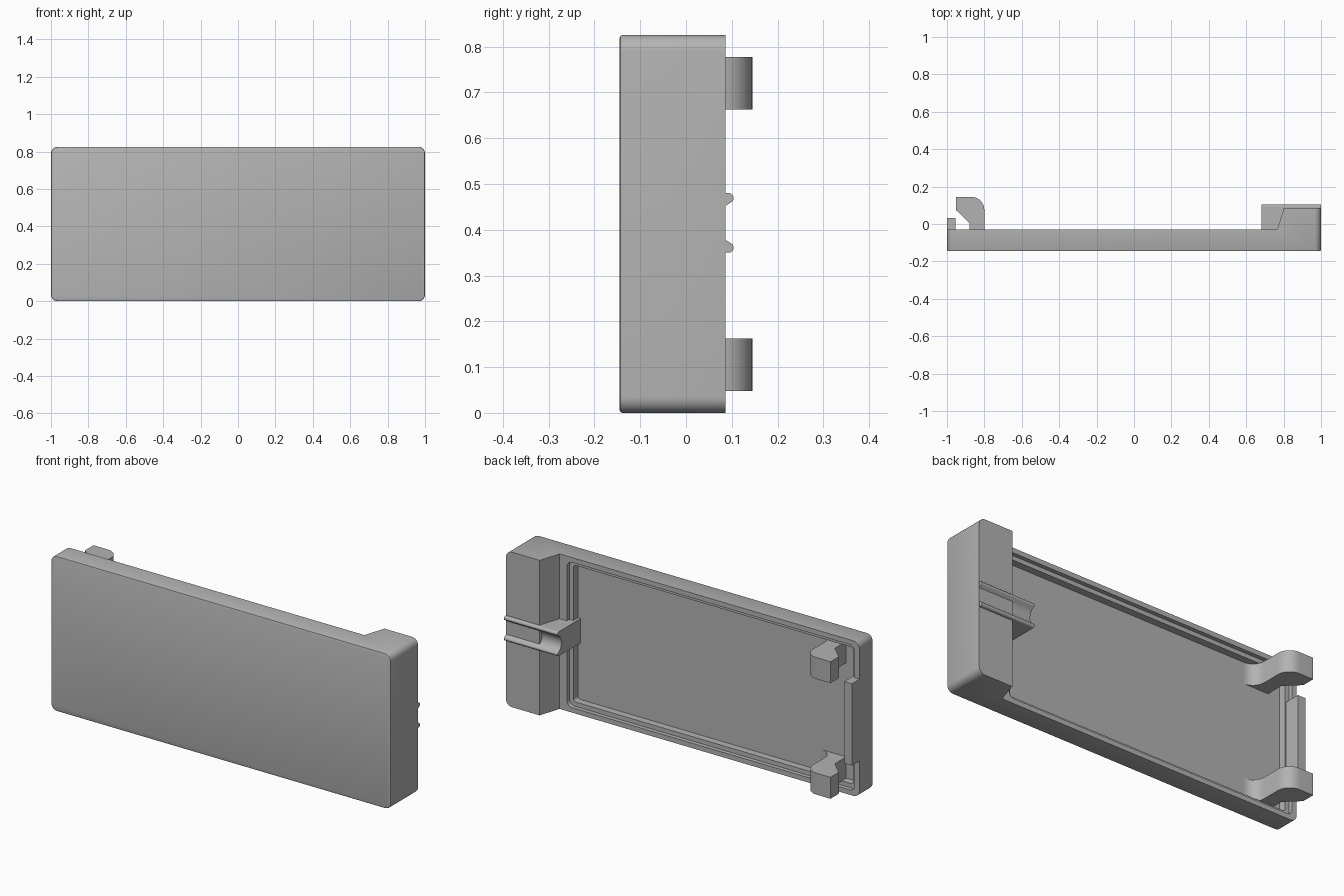
import bpy, bmesh, math
from mathutils import Vector

if "Cube" in bpy.data.objects:
    bpy.data.objects.remove(bpy.data.objects["Cube"])

grey = bpy.data.materials.new("light_grey_plastic")
grey.use_nodes = True
colour = (0.45, 0.45, 0.45, 1)
grey.diffuse_color = colour
grey.node_tree.nodes["Principled BSDF"].inputs["Base Color"].default_value = colour

HEIGHT = 0.825
FRONT, RIM, LEDGE, FLOOR = -0.145, -0.03, -0.052, -0.09


def arc(cx, cy, radius, start, end, steps=8):
    angles = [math.radians(start + (end - start) * i / steps) for i in range(steps + 1)]
    return [(cx + radius * math.cos(a), cy + radius * math.sin(a)) for a in angles]


def prism(name, points, low, high, place):
    """Extrude a 2D profile from low to high; place maps (u, v, w) to a position."""
    bm = bmesh.new()
    face = bm.faces.new([bm.verts.new(place(u, v, low)) for u, v in points])
    shift = Vector(place(0, 0, high)) - Vector(place(0, 0, low))
    grown = bmesh.ops.extrude_face_region(bm, geom=[face], use_keep_orig=True)
    top = [g for g in grown["geom"] if isinstance(g, bmesh.types.BMVert)]
    bmesh.ops.translate(bm, verts=top, vec=shift)
    bmesh.ops.recalc_face_normals(bm, faces=bm.faces)
    mesh = bpy.data.meshes.new(name)
    bm.to_mesh(mesh)
    bm.free()
    mesh.materials.append(grey)
    obj = bpy.data.objects.new(name, mesh)
    bpy.context.collection.objects.link(obj)
    return obj


def along_z(u, v, w):
    return (u, v, w)


def along_x(u, v, w):
    return (w, u, v)


def along_y(u, v, w):
    return (u, w, v)


def smooth(obj):
    bpy.ops.object.select_all(action="DESELECT")
    obj.select_set(True)
    bpy.context.view_layer.objects.active = obj
    bpy.ops.object.shade_smooth_by_angle(angle=math.radians(30))


def bevel_edges(obj, test, offset, segments):
    bm = bmesh.new()
    bm.from_mesh(obj.data)
    edges = [e for e in bm.edges if test(e.verts[0].co, e.verts[1].co)]
    bmesh.ops.bevel(bm, geom=edges, offset=offset, segments=segments,
                    profile=0.5, affect="EDGES")
    bm.to_mesh(obj.data)
    bm.free()


def rounded_rect(x0, x1, z0, z1, r):
    return (arc(x1 - r, z1 - r, r, 0, 90, 5) + arc(x0 + r, z1 - r, r, 90, 180, 5)
            + arc(x0 + r, z0 + r, r, 180, 270, 5) + arc(x1 - r, z0 + r, r, 270, 360, 5))


# Cover plate with the raised end block
cover = prism("cover_body", [(-1, FRONT), (1, FRONT), (1, 0.086), (0.802, 0.086),
                             (0.765, RIM), (-1, RIM)], 0, HEIGHT, along_z)
# Round the four outer corners, then soften the front perimeter
bevel_edges(cover, lambda a, b: abs(a.x) > 0.99 and abs(a.x - b.x) < 1e-4
            and abs(a.z - b.z) < 1e-4, 0.035, 8)
bevel_edges(cover, lambda a, b: a.y < FRONT + 1e-4 and b.y < FRONT + 1e-4, 0.006, 2)

# Stepped pocket in the back
for name, inset, radius, depth in (("ledge_cutter", 0, 0.03, LEDGE),
                                   ("pocket_cutter", 0.023, 0.015, FLOOR)):
    outline = rounded_rect(-0.972 + inset, 0.722 - inset, 0.026 + inset,
                           HEIGHT - 0.026 - inset, radius)
    cutter = prism(name, outline, depth, 0.0, along_y)
    cutter.hide_render = True
    cutter.hide_viewport = True
    cutter.display_type = "WIRE"
    cut = cover.modifiers.new(name, "BOOLEAN")
    cut.operation = "DIFFERENCE"
    cut.solver = "EXACT"
    cut.object = cutter
smooth(cover)

# Two curved hooks with flared feet
hook = ([(-0.952, 0.145), (-0.952, 0.075), (-0.88, 0.005), (-0.88, FLOOR - 0.005),
         (-0.735, FLOOR - 0.005)]
        + arc(-0.735, -0.025, 0.065, 270, 180) + arc(-0.87, 0.075, 0.07, 0, 90))
for name, z in (("lower_hook", 0.048), ("upper_hook", 0.663)):
    smooth(prism(name, hook, z, z + 0.114, along_z))

# Locating tab on the far rim, between the hooks
prism("locating_tab", [(-1, LEDGE - 0.03), (-0.955, LEDGE - 0.03), (-0.955, 0.033),
                       (-1, 0.033)], 0.195, HEIGHT - 0.195, along_z)

# Latch rib with a rounded channel along its back
mid = 0.415
half = ([(FLOOR - 0.005, mid + 0.065), (0.093, mid + 0.065)]
        + arc(0.093, mid + 0.054, 0.011, 90, -40, 6)
        + arc(0.125, mid, 0.053, 135, 180, 5))
mirrored = [(y, 2 * mid - z) for y, z in reversed(half[:-1])]
smooth(prism("latch_rib", half + mirrored, 0.683, 0.999, along_x))
